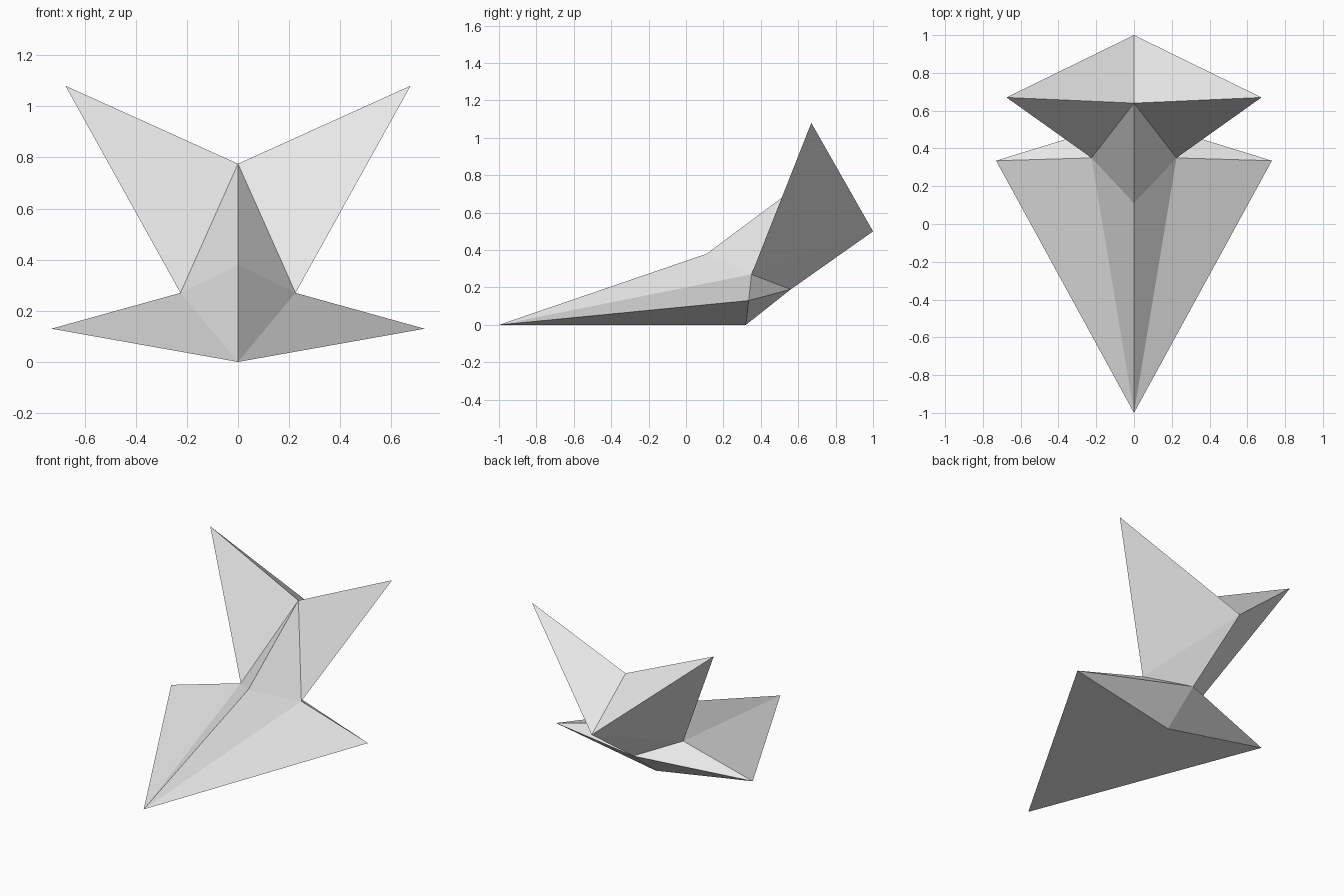
import bpy

cube = bpy.data.objects.get("Cube")
if cube:
    bpy.data.objects.remove(cube, do_unlink=True)

# Single flat paper grey
grey = bpy.data.materials.new("paper_grey")
grey.use_nodes = True
colour = (0.8, 0.8, 0.8, 1.0)
grey.diffuse_color = colour
grey.node_tree.nodes["Principled BSDF"].inputs["Base Color"].default_value = colour

# Corner points of the left half; x = 0 lies on the fold line
points = {
    "nose": (0, -1, 0),
    "keel": (0, 0.32, 0),
    "wing_tip": (0.73, 0.335, 0.13),
    "waist": (0.225, 0.35, 0.27),
    "ridge": (0, 0.11, 0.38),
    "rear": (0, 0.56, 0.19),
    "crest": (0, 0.64, 0.775),
    "fin_tip": (0.675, 0.67, 1.08),
    "tail_end": (0, 1, 0.5),
}


def folded_part(name, facets):
    """Build flat facets for one half and mirror them across x = 0."""
    used = sorted({corner for facet in facets for corner in facet})
    mesh = bpy.data.meshes.new(name)
    mesh.from_pydata([points[c] for c in used], [],
                     [[used.index(c) for c in facet] for facet in facets])
    mesh.materials.append(grey)
    part = bpy.data.objects.new(name, mesh)
    bpy.context.collection.objects.link(part)
    mirror = part.modifiers.new("Mirror", "MIRROR")
    mirror.use_clip = True
    return part


# Pointed body with swept wings and a shallow keel
folded_part("body_and_wings", [
    ("nose", "waist", "ridge"),
    ("nose", "wing_tip", "waist"),
    ("wing_tip", "rear", "waist"),
    ("nose", "keel", "wing_tip"),
    ("keel", "rear", "wing_tip"),
])

# Raised forked tail
folded_part("forked_tail", [
    ("ridge", "waist", "crest"),
    ("waist", "fin_tip", "crest"),
    ("crest", "fin_tip", "tail_end"),
    ("waist", "rear", "tail_end"),
    ("waist", "tail_end", "fin_tip"),
])
